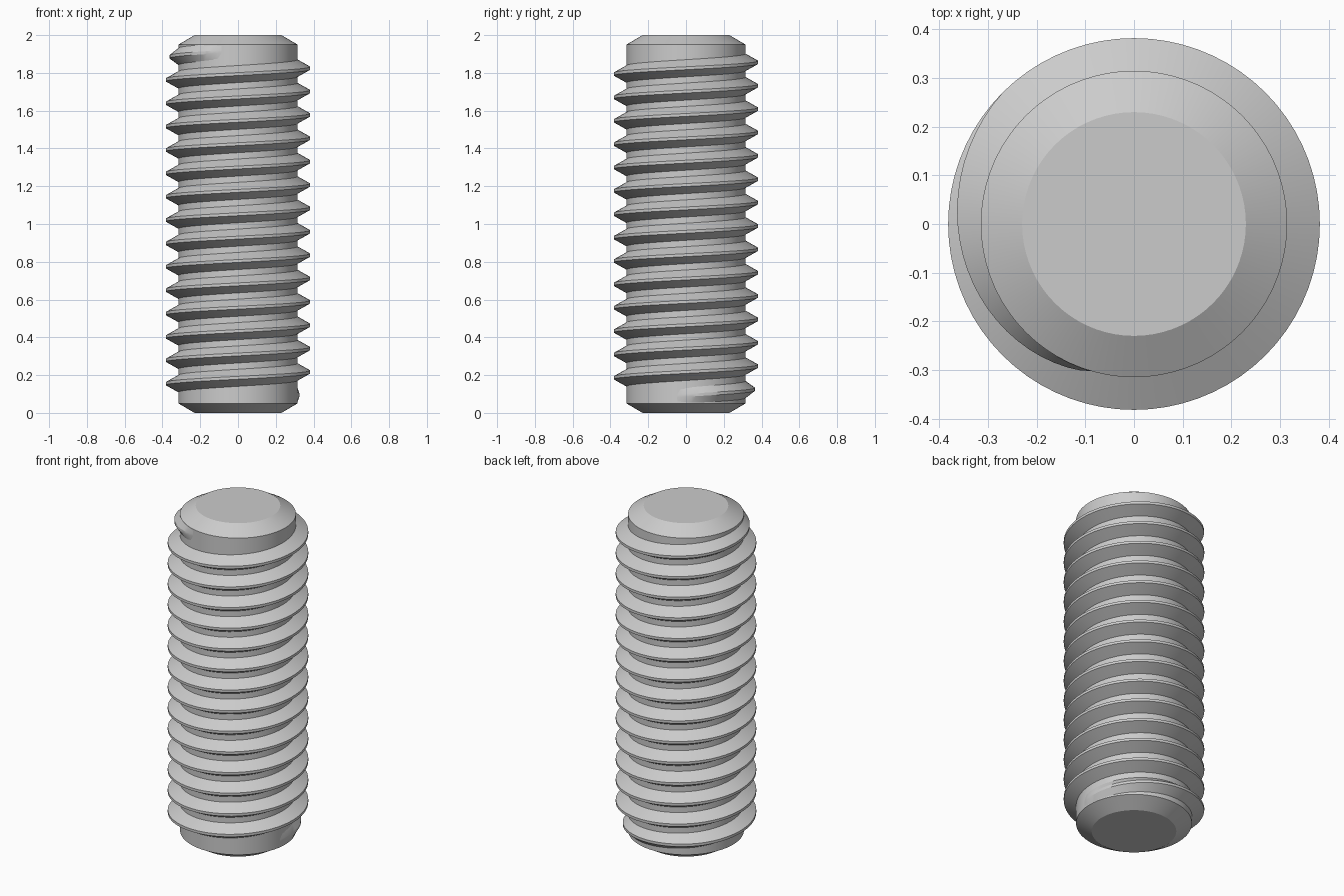
import bpy, bmesh
from math import sin, cos, pi, radians

if "Cube" in bpy.data.objects:
    bpy.data.objects.remove(bpy.data.objects["Cube"], do_unlink=True)

SEGMENTS = 72          # steps per turn
ROOT, CREST = 0.315, 0.382
PITCH = 0.1237
HEIGHT, CHAMFER, TIP = 2.0, 0.05, 0.23

steel = bpy.data.materials.new("plain grey")
steel.use_nodes = True
grey = (0.6, 0.6, 0.6, 1)
steel.diffuse_color = grey
steel.node_tree.nodes["Principled BSDF"].inputs["Base Color"].default_value = grey


def finish(name, bm):
    """Turn a bmesh into a smooth object with crisp edges."""
    bmesh.ops.recalc_face_normals(bm, faces=bm.faces)
    mesh = bpy.data.meshes.new(name)
    bm.to_mesh(mesh)
    bm.free()
    mesh.materials.append(steel)
    obj = bpy.data.objects.new(name, mesh)
    bpy.context.collection.objects.link(obj)
    bpy.ops.object.select_all(action='DESELECT')
    obj.select_set(True)
    bpy.context.view_layer.objects.active = obj
    bpy.ops.object.shade_smooth_by_angle(angle=radians(22))


def bridge(bm, a, b):
    """Join two rings of equal size with quads."""
    n = len(a)
    for i in range(n):
        j = (i + 1) % n
        bm.faces.new((a[i], a[j], b[j], b[i]))


# Core rod with chamfered ends
bm = bmesh.new()
rings = []
for r, z in ((TIP, 0), (ROOT, CHAMFER), (ROOT, HEIGHT - CHAMFER), (TIP, HEIGHT)):
    rings.append([bm.verts.new((r * cos(2 * pi * i / SEGMENTS),
                                r * sin(2 * pi * i / SEGMENTS), z))
                  for i in range(SEGMENTS)])
for lower, upper in zip(rings, rings[1:]):
    bridge(bm, lower, upper)
bm.faces.new(rings[0])
bm.faces.new(rings[-1])
finish("core_rod", bm)

# Right-handed helical thread, its depth fading out at both ends
START, END = -10, 14 * 360 + 255
FADE_IN, FADE_OUT = 150, 120
STEP = 360 / SEGMENTS
INNER = ROOT - 0.002
BASE_HALF, CREST_HALF = PITCH * 3 / 8, PITCH / 16

bm = bmesh.new()
sections = []
for k in range(int((END - START) / STEP) + 1):
    angle = START + k * STEP
    fade = max(0, min(1, (angle - START) / FADE_IN, (END - angle) / FADE_OUT)) ** 0.7
    r = INNER + (CREST - INNER) * fade + 0.0001
    mid = 0.093 + PITCH * angle / 360
    profile = ((INNER, -BASE_HALF), (r, -CREST_HALF), (r, CREST_HALF), (INNER, BASE_HALF))
    t = radians(angle)
    sections.append([bm.verts.new((rad * cos(t), rad * sin(t),
                                   max(CHAMFER, min(HEIGHT - CHAMFER, mid + dz))))
                     for rad, dz in profile])
for a, b in zip(sections, sections[1:]):
    bridge(bm, a, b)
bm.faces.new(sections[0])
bm.faces.new(sections[-1])
finish("helical_thread", bm)
